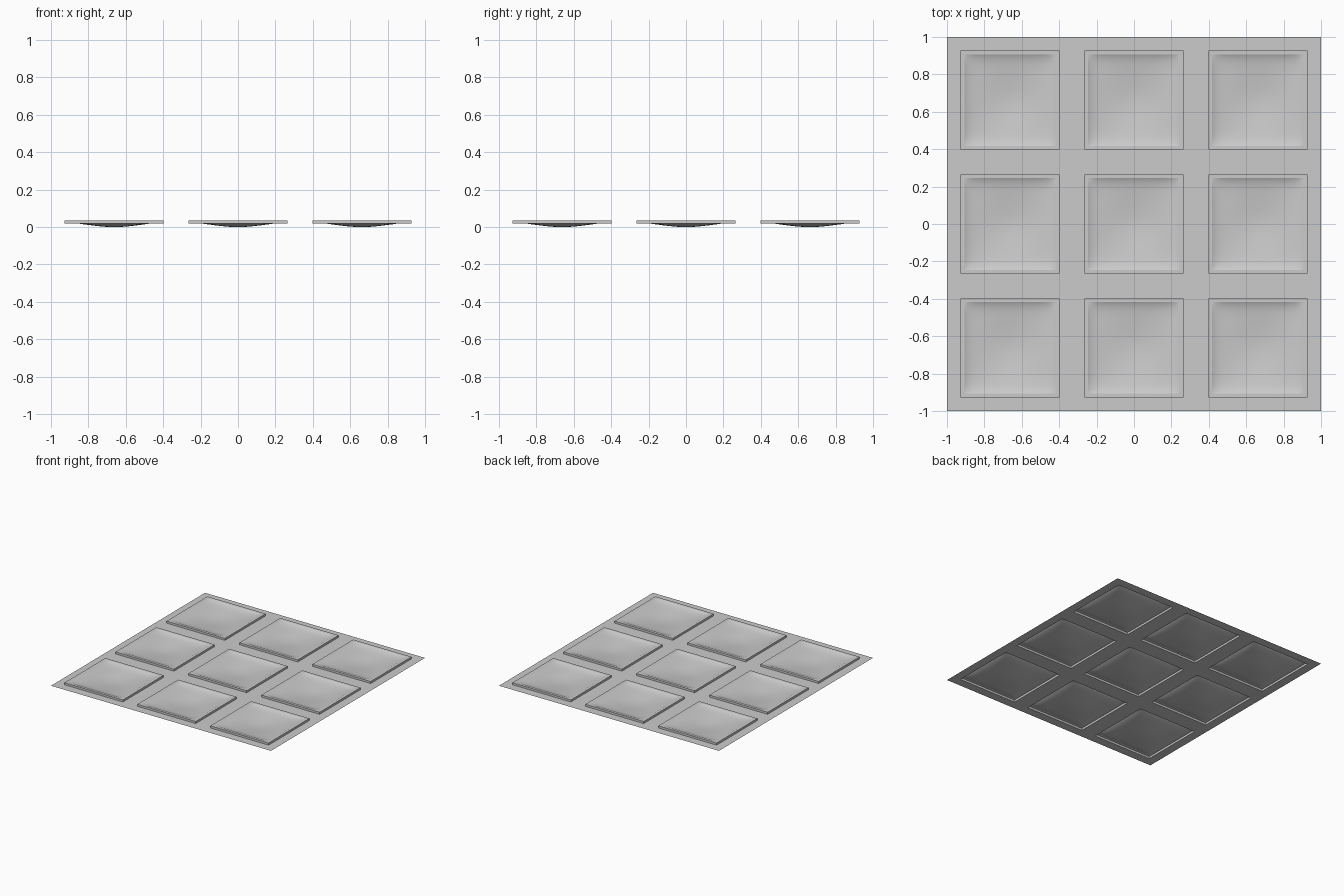
import bpy, bmesh, math

if "Cube" in bpy.data.objects:
    bpy.data.objects.remove(bpy.data.objects["Cube"])

SHEET_Z, RIM_Z = 0.018, 0.035
PITCH, HALF, INNER = 0.6625, 0.265, 0.245
N = 28
CENTRES = [-PITCH, 0, PITCH]


def dish_depth(u, v):
    # steep edge all round plus a shallow central sag
    edge = (1 - abs(u) ** 8) * (1 - abs(v) ** 8)
    sag = (math.cos(u * math.pi / 2) * math.cos(v * math.pi / 2)) ** 2
    return 0.016 * edge + 0.019 * sag


def make_object(name, bm):
    mesh = bpy.data.meshes.new(name)
    bm.to_mesh(mesh)
    bm.free()
    obj = bpy.data.objects.new(name, mesh)
    bpy.context.collection.objects.link(obj)
    return obj


def square_ring(bm, half, z):
    return [bm.verts.new((sx * half, sy * half, z))
            for sx, sy in ((-1, -1), (1, -1), (1, 1), (-1, 1))]


def bridge(bm, a, b):
    for i in range(4):
        j = (i + 1) % 4
        bm.faces.new((a[i], a[j], b[j], b[i]))


# Thin sheet with nine square openings
bm = bmesh.new()
cuts = [-1] + [c + s * HALF for c in CENTRES for s in (-1, 1)] + [1]
verts = [[bm.verts.new((x, y, SHEET_Z)) for y in cuts] for x in cuts]
for i in range(7):
    for j in range(7):
        if not (i % 2 and j % 2):
            bm.faces.new((verts[i][j], verts[i + 1][j],
                          verts[i + 1][j + 1], verts[i][j + 1]))
make_object("sheet", bm)

# Raised rim: upright wall and flat lip around a sagging dish
bm = bmesh.new()
rings = [square_ring(bm, h, z) for h, z in
         ((HALF, SHEET_Z), (HALF, RIM_Z), (INNER, RIM_Z))]
bridge(bm, rings[0], rings[1])
bridge(bm, rings[1], rings[2])
span = [math.sin((2 * i / N - 1) * math.pi / 2) for i in range(N + 1)]
dish = [[bm.verts.new((u * INNER, v * INNER, RIM_Z - dish_depth(u, v)))
         for v in span] for u in span]
for i in range(N):
    for j in range(N):
        f = bm.faces.new((dish[i][j], dish[i + 1][j],
                          dish[i + 1][j + 1], dish[i][j + 1]))
        f.smooth = True
tray = make_object("tray", bm)

# Repeat the tray over the 3 x 3 layout
for x in CENTRES:
    for y in CENTRES:
        part = tray if (x, y) == (0, 0) else tray.copy()
        part.location = (x, y, 0)
        if part is not tray:
            bpy.context.collection.objects.link(part)
